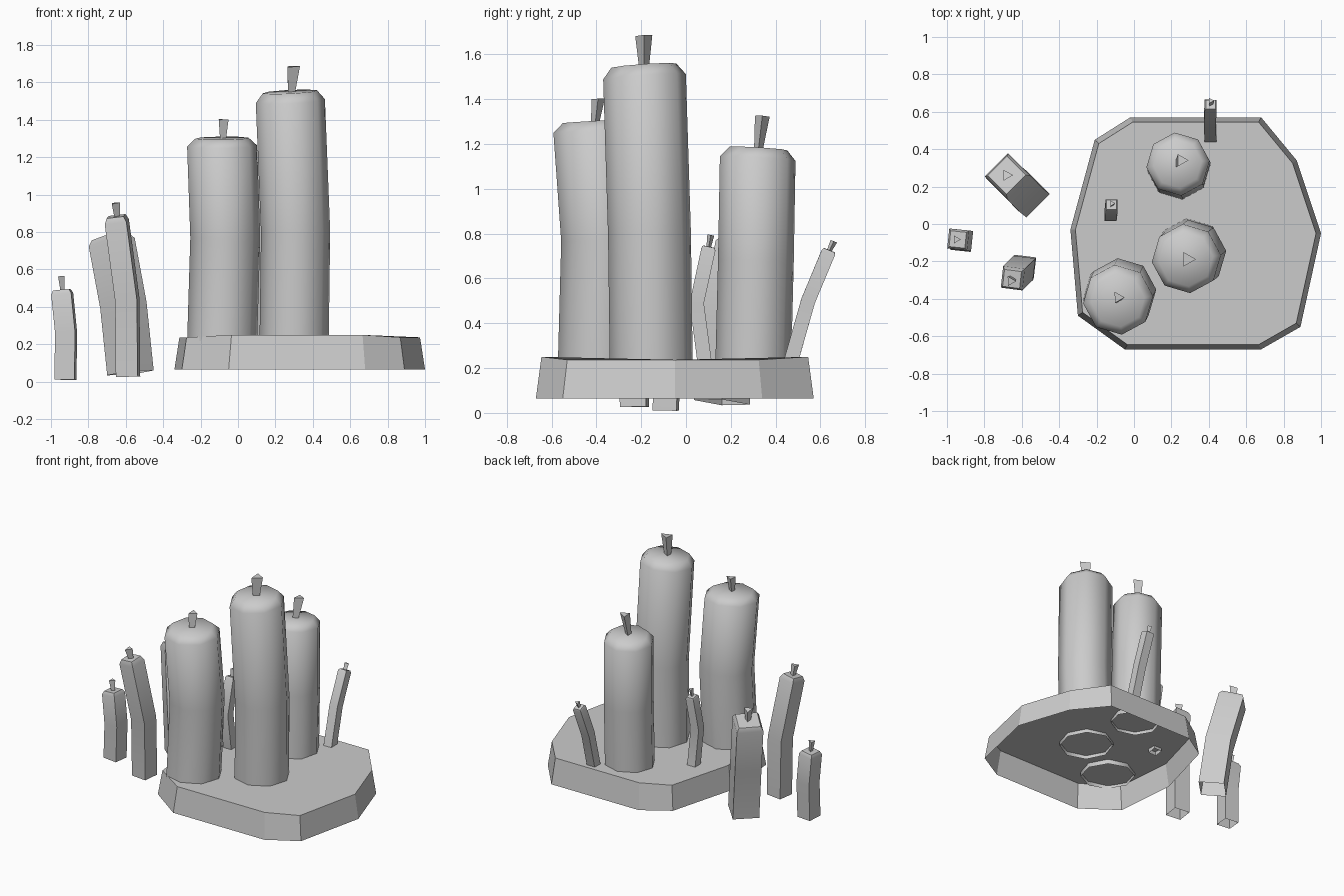
import bpy, bmesh, math
from mathutils import Vector

cube = bpy.data.objects.get("Cube")
if cube:
    bpy.data.objects.remove(cube, do_unlink=True)

grey = bpy.data.materials.new("plain_grey")
grey.use_nodes = True
grey.diffuse_color = (0.6, 0.6, 0.6, 1)
grey.node_tree.nodes["Principled BSDF"].inputs["Base Color"].default_value = (0.6, 0.6, 0.6, 1)


def ring(centre, normal, radius, sides, turn):
    """Regular polygon of points around centre, facing along normal."""
    tilt = Vector((0, 0, 1)).rotation_difference(Vector(normal))
    points = []
    for i in range(sides):
        a = math.radians(turn) + math.tau * i / sides
        points.append(Vector(centre) + tilt @ Vector((math.cos(a) * radius, math.sin(a) * radius, 0)))
    return points


def loft(name, rings, angle):
    """Skin between rings, cap the last one and leave the bottom open."""
    bm = bmesh.new()
    loops = [[bm.verts.new(p) for p in r] for r in rings]
    n = len(loops[0])
    for low, high in zip(loops, loops[1:]):
        for i in range(n):
            j = (i + 1) % n
            bm.faces.new((low[i], low[j], high[j], high[i]))
    bm.faces.new(loops[-1])
    mesh = bpy.data.meshes.new(name)
    bm.to_mesh(mesh)
    bm.free()
    mesh.materials.append(grey)
    obj = bpy.data.objects.new(name, mesh)
    bpy.context.collection.objects.link(obj)
    bpy.ops.object.select_all(action='DESELECT')
    obj.select_set(True)
    bpy.context.view_layer.objects.active = obj
    if angle:
        bpy.ops.object.shade_smooth_by_angle(angle=math.radians(angle))
    return obj


def candle(name, sides, turn, radius, path, chamfer, wick, top_normal=None):
    """Bent candle: path is bottom, bend, shoulder; wick is lean x, lean y, height, radius."""
    low, mid, top = (Vector(p) for p in path)
    d0, d1 = (mid - low).normalized(), (top - mid).normalized()
    n = Vector(top_normal).normalized() if top_normal else d1
    inset, rise = chamfer
    tip = top + n * rise
    loft(name, [ring(low, d0, radius, sides, turn),
                ring(mid, d0 + d1, radius, sides, turn),
                ring(top, n, radius, sides, turn),
                ring(tip, n, radius - inset, sides, turn)], 60)
    # three-sided wick flaring towards its tip
    lean_x, lean_y, height, r = wick
    end = tip + Vector((lean_x, lean_y, height))
    loft(name + "_wick", [ring(tip - n * 0.02, n, r * 0.55, 3, 0),
                          ring(end, n, r, 3, 0)], 0)


# slab with a clipped, uneven outline and an open underside
outline = [(-0.05, -0.67), (0.68, -0.67), (0.89, -0.55), (1.0, -0.05), (0.87, 0.34),
           (0.68, 0.57), (-0.02, 0.57), (-0.21, 0.45), (-0.34, -0.03), (-0.30, -0.49)]
cx, cy, taper = 0.33, -0.05, 0.96
slab_low = [(x, y, 0.065) for x, y in outline]
slab_high = [(cx + (x - cx) * taper, cy + (y - cy) * taper,
              0.25 if y in (-0.67, 0.57) else 0.237) for x, y in outline]
loft("base_slab", [slab_low, slab_high], 0)

# large eight-sided candles
candle("tall_candle", 8, 6, 0.186,
       [(0.30, -0.155, 0.21), (0.308, -0.163, 0.80), (0.28, -0.185, 1.50)],
       (0.04, 0.05), (0.01, 0.0, 0.135, 0.044), (-0.05, -0.07, 1))
candle("front_candle", 8, 6, 0.188,
       [(-0.085, -0.385, 0.21), (-0.068, -0.37, 0.77), (-0.085, -0.405, 1.26)],
       (0.045, 0.042), (0.0, 0.015, 0.10, 0.035), (-0.01, -0.06, 1))
candle("back_candle", 8, 6, 0.17,
       [(0.24, 0.30, 0.21), (0.24, 0.312, 0.68), (0.235, 0.32, 1.135)],
       (0.04, 0.045), (0.02, 0.018, 0.145, 0.038), (-0.04, 0.06, 1))

# four-sided candles standing beside the slab
candle("thick_side_candle", 4, 0, 0.125,
       [(-0.575, 0.16, 0.047), (-0.613, 0.19, 0.41), (-0.675, 0.255, 0.745)],
       (0.022, 0.03), (0.0, 0.0, 0.08, 0.034))
candle("slim_side_candle", 4, 38, 0.083,
       [(-0.588, -0.23, 0.027), (-0.592, -0.235, 0.44), (-0.648, -0.29, 0.855)],
       (0.018, 0.03), (-0.008, -0.012, 0.07, 0.03))
candle("short_side_candle", 4, 39, 0.076,
       [(-0.923, -0.09, 0.011), (-0.919, -0.085, 0.26), (-0.94, -0.083, 0.47)],
       (0.016, 0.022), (-0.008, 0.0, 0.072, 0.024))

# thin four-sided candles on the slab
candle("thin_middle_candle", 4, 45, 0.045,
       [(-0.12, 0.085, 0.21), (-0.125, 0.048, 0.49), (-0.12, 0.10, 0.73)],
       (0.008, 0.012), (0.002, 0.008, 0.052, 0.018))
candle("thin_back_candle", 4, 45, 0.045,
       [(0.41, 0.47, 0.235), (0.405, 0.545, 0.50), (0.41, 0.635, 0.715)],
       (0.008, 0.012), (0.0, 0.02, 0.04, 0.018))
